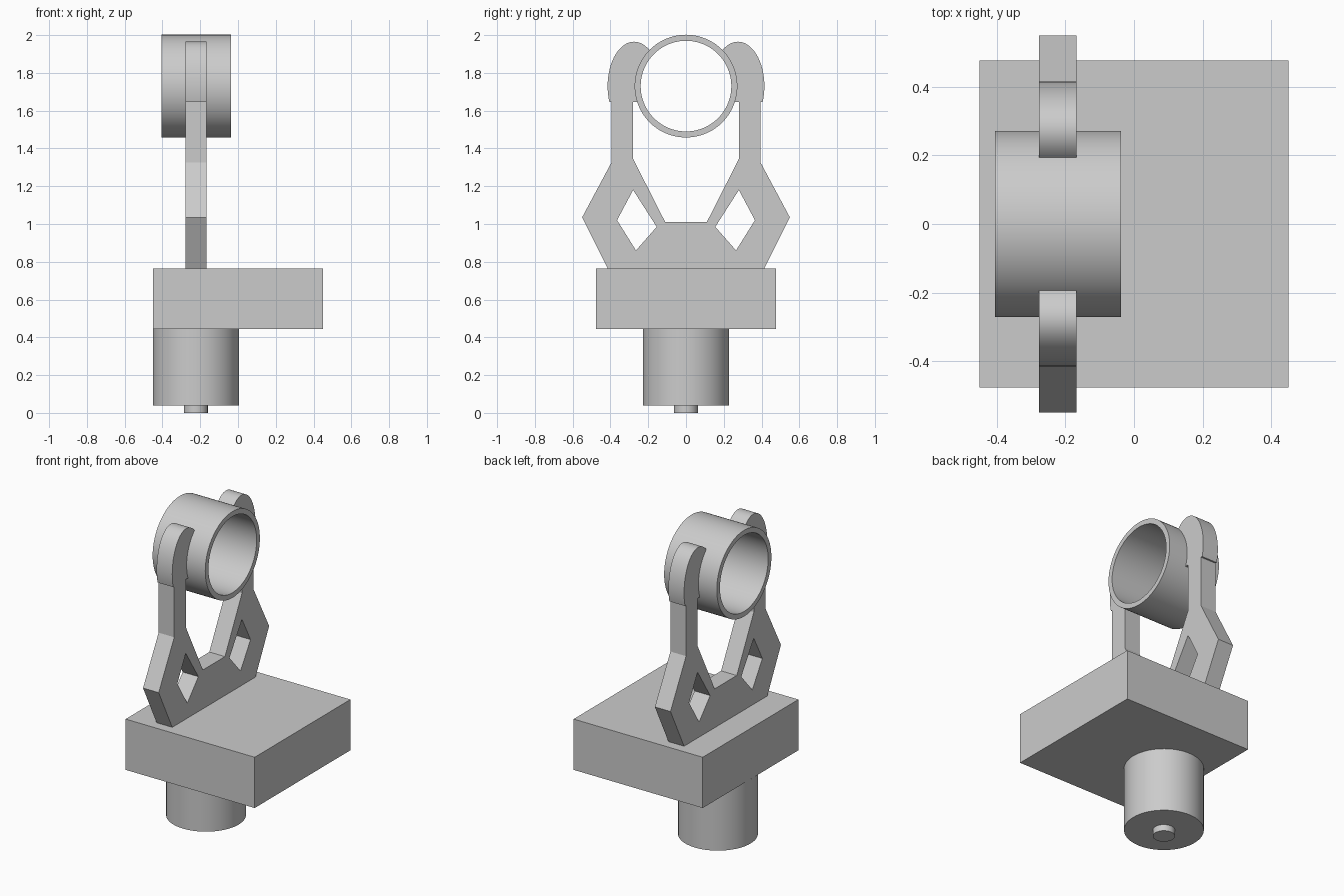
import bpy
import bmesh
from math import sin, cos, pi, radians
from mathutils import Matrix

cube = bpy.data.objects.get("Cube")
if cube:
    bpy.data.objects.remove(cube, do_unlink=True)

GREY = (0.6, 0.6, 0.6, 1.0)
material = bpy.data.materials.new("light grey")
material.use_nodes = True
material.diffuse_color = GREY
material.node_tree.nodes["Principled BSDF"].inputs["Base Color"].default_value = GREY


def add_object(name, bm):
    """Turn a bmesh into a shaded, coloured object."""
    bmesh.ops.remove_doubles(bm, verts=bm.verts, dist=0.0005)
    bmesh.ops.recalc_face_normals(bm, faces=bm.faces)
    mesh = bpy.data.meshes.new(name)
    bm.to_mesh(mesh)
    bm.free()
    mesh.materials.append(material)
    mesh.shade_smooth()
    mesh.set_sharp_from_angle(angle=radians(20))
    obj = bpy.data.objects.new(name, mesh)
    bpy.context.collection.objects.link(obj)
    return obj


def box(name, size, centre):
    bm = bmesh.new()
    bmesh.ops.create_cube(bm, size=1, matrix=Matrix.Translation(centre) @ Matrix.Diagonal((*size, 1)))
    add_object(name, bm)


def cylinder(name, radius, x, z0, z1):
    bm = bmesh.new()
    bmesh.ops.create_cone(bm, cap_ends=True, segments=64, radius1=radius, radius2=radius,
                          depth=z1 - z0, matrix=Matrix.Translation((x, 0, (z0 + z1) / 2)))
    add_object(name, bm)


def extruded_profile(name, loops, x0, x1):
    """Fill closed (y, z) loops, inner ones as holes, and extrude along x."""
    curve = bpy.data.curves.new(name + " profile", "CURVE")
    curve.dimensions = "2D"
    curve.fill_mode = "BOTH"
    curve.extrude = (x1 - x0) / 2
    for loop in loops:
        spline = curve.splines.new("POLY")
        spline.points.add(len(loop) - 1)
        for point, (y, z) in zip(spline.points, loop):
            point.co = (y, z, 0, 1)
        spline.use_cyclic_u = True
    helper = bpy.data.objects.new(name + " profile", curve)
    mesh = bpy.data.meshes.new_from_object(helper)
    bm = bmesh.new()
    bm.from_mesh(mesh)
    # local x, y, z become world y, z, x
    bm.transform(Matrix(((0, 0, 1, (x0 + x1) / 2), (1, 0, 0, 0), (0, 1, 0, 0), (0, 0, 0, 1))))
    bpy.data.objects.remove(helper)
    bpy.data.curves.remove(curve)
    bpy.data.meshes.remove(mesh)
    add_object(name, bm)


def arc(y, z, ry, rz, start, end, steps):
    angles = [start + (end - start) * i / steps for i in range(steps + 1)]
    return [(y + ry * cos(a), z + rz * sin(a)) for a in angles]


def mirrored(points):
    return [(-y, z) for y, z in reversed(points)]


# Base block and the motor below it
box("base_block", (0.9, 0.953, 0.32), (0, 0, 0.605))
cylinder("motor_body", 0.228, -0.223, 0.04, 0.445)
cylinder("motor_shaft", 0.063, -0.223, 0, 0.04)

# Yoke: outer edge up, rounded ear, back down along the ring and the inner edge
RING_Z = 1.73
half = [(0.415, 0.765), (0.55, 1.035), (0.395, 1.325), (0.395, 1.645)]
half += arc(0.275, RING_Z, 0.14, 0.235, -0.37, 2.22, 28)
half += arc(0, RING_Z, 0.262, 0.262, radians(45), radians(-18.9), 12)
half += [(0.28, 1.645), (0.28, 1.345), (0.11, 1.01)]
hole = [(0.28, 1.18), (0.365, 1.02), (0.265, 0.86), (0.155, 0.985)]
extruded_profile("yoke", [half + mirrored(half), hole, mirrored(hole)], -0.277, -0.168)

# Open ring held by the yoke
rims = [arc(0, RING_Z, r, r, 0, 2 * pi, 80)[:-1] for r in (0.272, 0.24)]
extruded_profile("ring", rims, -0.405, -0.038)
